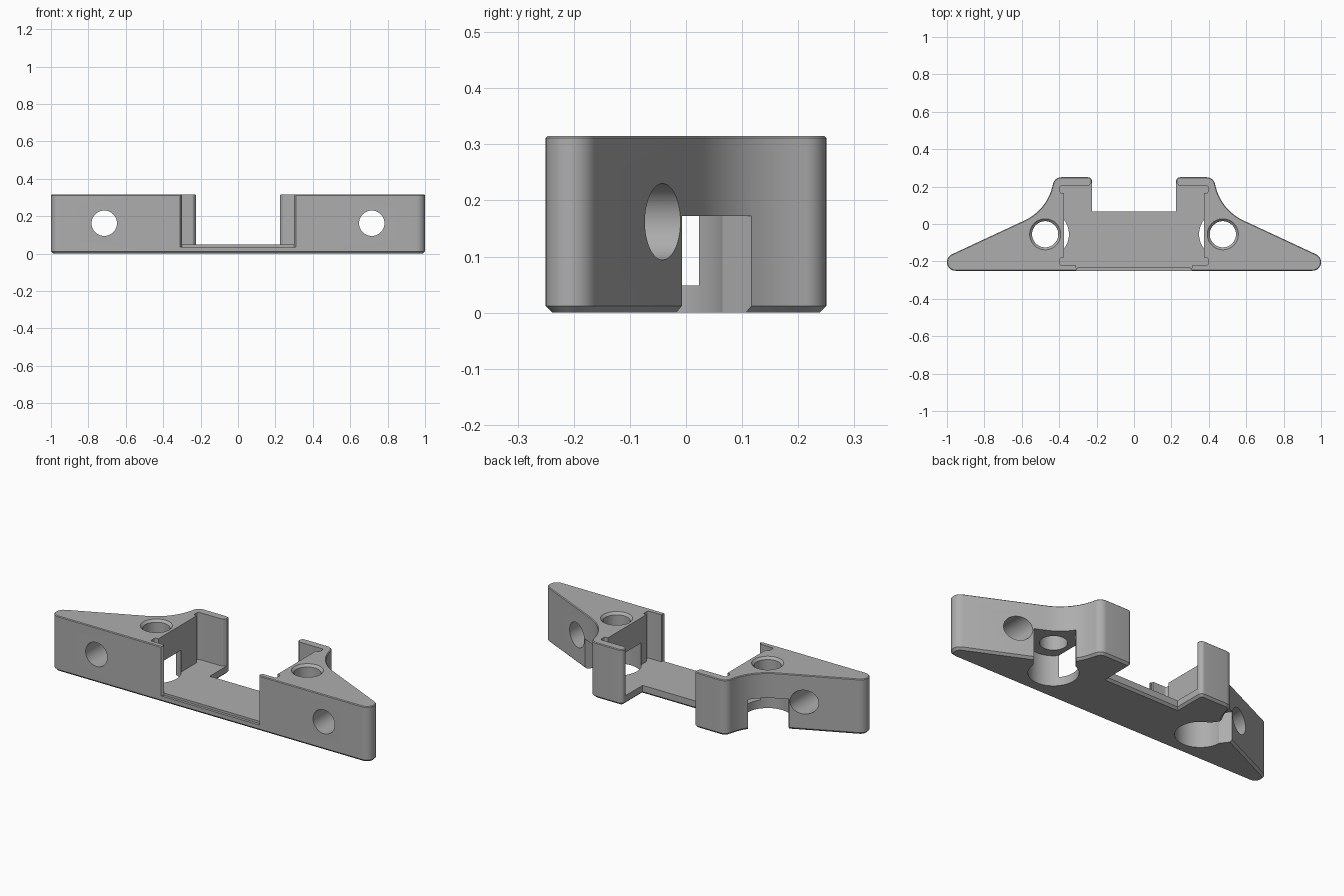
import bpy, bmesh, math
from mathutils import Vector, Matrix

old = bpy.data.objects.get("Cube")
if old:
    bpy.data.objects.remove(old, do_unlink=True)

grey = bpy.data.materials.new("plain_grey")
grey.use_nodes = True
grey.diffuse_color = (0.42, 0.42, 0.42, 1)
grey.node_tree.nodes["Principled BSDF"].inputs["Base Color"].default_value = (0.42, 0.42, 0.42, 1)

HEIGHT = 0.315
FLOOR = 0.048


def rounded(corners, segs=10):
    """Turn (x, y, radius) corners into a polyline with true arcs."""
    out = []
    n = len(corners)
    for i, (x, y, r) in enumerate(corners):
        p = Vector((x, y))
        if r == 0:
            out.append(p)
            continue
        a = (Vector(corners[i - 1][:2]) - p).normalized()
        b = (Vector(corners[(i + 1) % n][:2]) - p).normalized()
        half = a.angle(b) / 2
        centre = p + (a + b).normalized() * (r / math.sin(half))
        start = p + a * (r / math.tan(half)) - centre
        sweep = math.pi - 2 * half
        turn = 1 if a.x * b.y - a.y * b.x < 0 else -1
        for k in range(segs + 1):
            out.append(centre + Matrix.Rotation(turn * sweep * k / segs, 2) @ start)
    return out


def mirrored(half):
    return half + [(-x, y, r) for x, y, r in reversed(half)]


def link(name, bm):
    bmesh.ops.recalc_face_normals(bm, faces=bm.faces)
    mesh = bpy.data.meshes.new(name)
    bm.to_mesh(mesh)
    bm.free()
    mesh.materials.append(grey)
    obj = bpy.data.objects.new(name, mesh)
    bpy.context.collection.objects.link(obj)
    return obj


def prism(name, points, z0, z1, chamfer=0, top_round=0):
    bm = bmesh.new()
    base = bm.faces.new([bm.verts.new((p.x, p.y, z0)) for p in points])
    res = bmesh.ops.extrude_face_region(bm, geom=[base], use_keep_orig=True)
    bmesh.ops.translate(bm, vec=(0, 0, z1 - z0),
                        verts=[g for g in res["geom"] if isinstance(g, bmesh.types.BMVert)])
    bmesh.ops.recalc_face_normals(bm, faces=bm.faces)
    for z, width in ((z0, chamfer), (z1, top_round)):
        if width:
            rim = [e for e in bm.edges if all(abs(v.co.z - z) < 1e-5 for v in e.verts)]
            bmesh.ops.bevel(bm, geom=rim, offset=width, segments=1, affect="EDGES")
    return link(name, bm)


def box(name, x0, x1, y0, y1, z0, z1):
    return prism(name, [Vector(p) for p in ((x0, y0), (x1, y0), (x1, y1), (x0, y1))], z0, z1)


def cylinder(name, r0, r1, depth, matrix):
    bm = bmesh.new()
    bmesh.ops.create_cone(bm, cap_ends=True, segments=64, radius1=r0, radius2=r1,
                          depth=depth, matrix=matrix)
    return link(name, bm)


# Bracket body: two tapered wings, two rear hooks and a notched back
outline = mirrored([
    (1.162, -0.25, 0.046), (0.465, 0.075, 0.27), (0.425, 0.25, 0.045),
    (0.225, 0.25, 0.022), (0.225, 0.068, 0)])
body = prism("mounting_bracket", rounded(outline), 0, HEIGHT, 0.012, 0.004)

# Central pocket with relieved corners, open at the back between the hooks
pocket = mirrored([
    (0.375, -0.18, 0), (0.395, -0.18, 0.008), (0.395, -0.222, 0.008),
    (0.31, -0.222, 0), (0.31, -0.235, 0)][::-1] + [])
side = [
    (0.31, -0.235, 0), (0.31, -0.222, 0), (0.395, -0.222, 0.009),
    (0.395, -0.18, 0.009), (0.375, -0.18, 0), (0.375, 0.165, 0),
    (0.395, 0.165, 0.009), (0.395, 0.205, 0.009), (0.24, 0.205, 0.012),
    (0.224, 0.225, 0), (0.224, 0.3, 0)]
pocket = mirrored(side)
cutters = [
    prism("pocket_cut", rounded(pocket, 5), FLOOR, 0.5),
    # Front opening, dropping to a thin step along the front edge
    prism("front_cut", [Vector(p) for p in (
        (-0.31, -0.3), (0.31, -0.3), (0.31, -0.249), (0.3, -0.235), (-0.3, -0.235), (-0.31, -0.249))],
        0.035, 0.5),
    box("front_throat_cut", -0.3, 0.3, -0.24, -0.2, FLOOR, 0.5),
]

# Screw holes, nut bores with angled slots, and cross holes on both wings
for s, tag in ((1, "left"), (-1, "right")):
    x, y = s * 0.475, -0.055
    cutters.append(cylinder(tag + "_nut_bore", 0.127, 0.127, 0.271,
                            Matrix.Translation((x, y, 0.0365))))
    out = Vector((s * 0.6, 0.8))
    wide = Vector((0.8, -s * 0.6)) * 0.105
    c = Vector((x, y))
    far = c + out * 0.4
    cutters.append(prism(tag + "_nut_slot", [c - wide, c + wide, far + wide, far - wide], -0.1, 0.172))
    cutters.append(cylinder(tag + "_screw_hole", 0.07, 0.07, 0.4, Matrix.Translation((x, y, 0.3))))
    cutters.append(cylinder(tag + "_countersink", 0.068, 0.098, 0.03,
                            Matrix.Translation((x, y, HEIGHT))))
    cutters.append(cylinder(tag + "_cross_hole", 0.068, 0.068, 1.0,
                            Matrix.Translation((s * 0.715, 0, 0.162)) @ Matrix.Rotation(math.pi / 2, 4, "X")))

bpy.ops.object.select_all(action="DESELECT")
bpy.context.view_layer.objects.active = body
body.select_set(True)
for cut in cutters:
    cut.hide_render = True
    mod = body.modifiers.new(cut.name, "BOOLEAN")
    mod.operation = "DIFFERENCE"
    mod.solver = "EXACT"
    mod.object = cut
    bpy.ops.object.modifier_apply(modifier=mod.name)
    bpy.data.objects.remove(cut, do_unlink=True)

bpy.ops.object.shade_smooth_by_angle(angle=math.radians(30))
